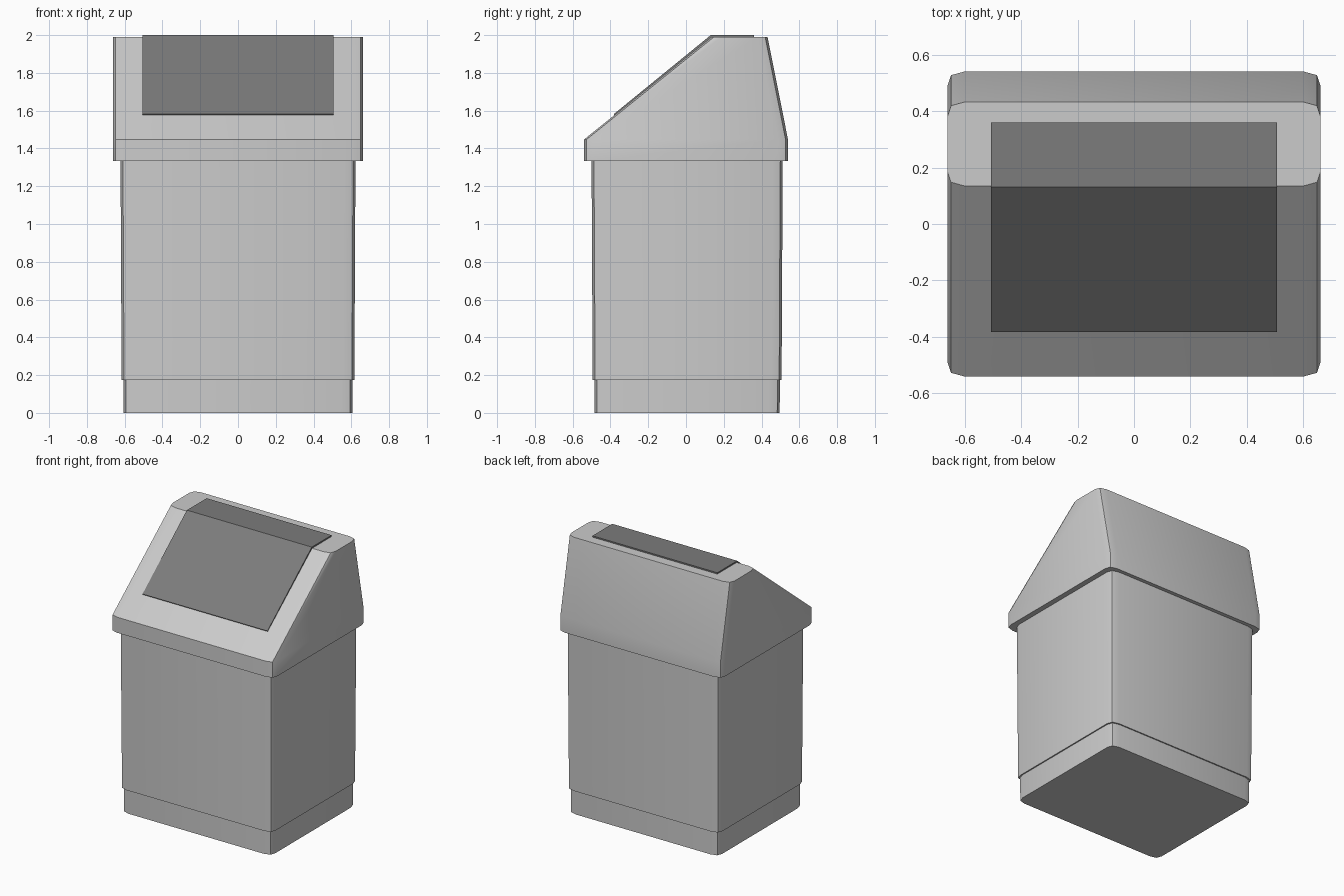
import bpy, bmesh, math

if "Cube" in bpy.data.objects:
    bpy.data.objects.remove(bpy.data.objects["Cube"])


def ring(hx, y0, y1, z):
    """Rounded rectangle with two-segment corners."""
    quarter = [(hx, 0.052), (hx - 0.013, 0.013), (hx - 0.06, 0.0)]
    back = [(x, y1 - d, z) for x, d in quarter]
    front = [(x, y0 + d, z) for x, d in reversed(quarter)]
    right = front + back
    return right + [(-x, y, z) for x, y, z in reversed(right)]


def finish(name, bm, angle=30):
    bmesh.ops.recalc_face_normals(bm, faces=bm.faces)
    mesh = bpy.data.meshes.new(name)
    bm.to_mesh(mesh)
    bm.free()
    ob = bpy.data.objects.new(name, mesh)
    bpy.context.collection.objects.link(ob)
    bpy.ops.object.select_all(action='DESELECT')
    ob.select_set(True)
    bpy.context.view_layer.objects.active = ob
    bpy.ops.object.shade_smooth_by_angle(angle=math.radians(angle))
    return ob


def loft(name, rings):
    """Skin a stack of rings and cap both ends."""
    bm = bmesh.new()
    loops = [[bm.verts.new(p) for p in ring(*r)] for r in rings]
    n = len(loops[0])
    for a, b in zip(loops, loops[1:]):
        for i in range(n):
            j = (i + 1) % n
            bm.faces.new((a[i], a[j], b[j], b[i]))
    bm.faces.new(loops[0])
    bm.faces.new(loops[-1])
    return finish(name, bm)


# Bin body with recessed plinth, slightly wider towards the top
loft("bin_body", [
    (0.605, -0.484, 0.496, 0.0),
    (0.607, -0.485, 0.497, 0.174),
    (0.616, -0.494, 0.506, 0.174),
    (0.622, -0.500, 0.512, 1.335),
])

# Overhanging lid: short vertical skirt, then a sloped hood
loft("lid", [
    (0.661, -0.54, 0.54, 1.333),
    (0.661, -0.54, 0.54, 1.447),
    (0.661, 0.135, 0.432, 1.99),
])

# Folded flap lying over the slope and the flat top
outer = [(-0.382, 1.582), (0.131, 2.0), (0.36, 2.0)]
inner = [(0.36, 1.985), (0.136, 1.985), (-0.374, 1.568)]
bm = bmesh.new()
left, right = [[bm.verts.new((x, y, z)) for y, z in outer + inner]
               for x in (-0.506, 0.506)]
for i in range(6):
    j = (i + 1) % 6
    bm.faces.new((left[i], left[j], right[j], right[i]))
for side in (left, right):
    bm.faces.new((side[0], side[1], side[4], side[5]))
    bm.faces.new((side[1], side[2], side[3], side[4]))
flap = finish("flap", bm)
dark = bpy.data.materials.new("dark_grey")
dark.diffuse_color = (0.2, 0.2, 0.2, 1)
dark.use_nodes = True
dark.node_tree.nodes["Principled BSDF"].inputs["Base Color"].default_value = dark.diffuse_color
flap.data.materials.append(dark)
